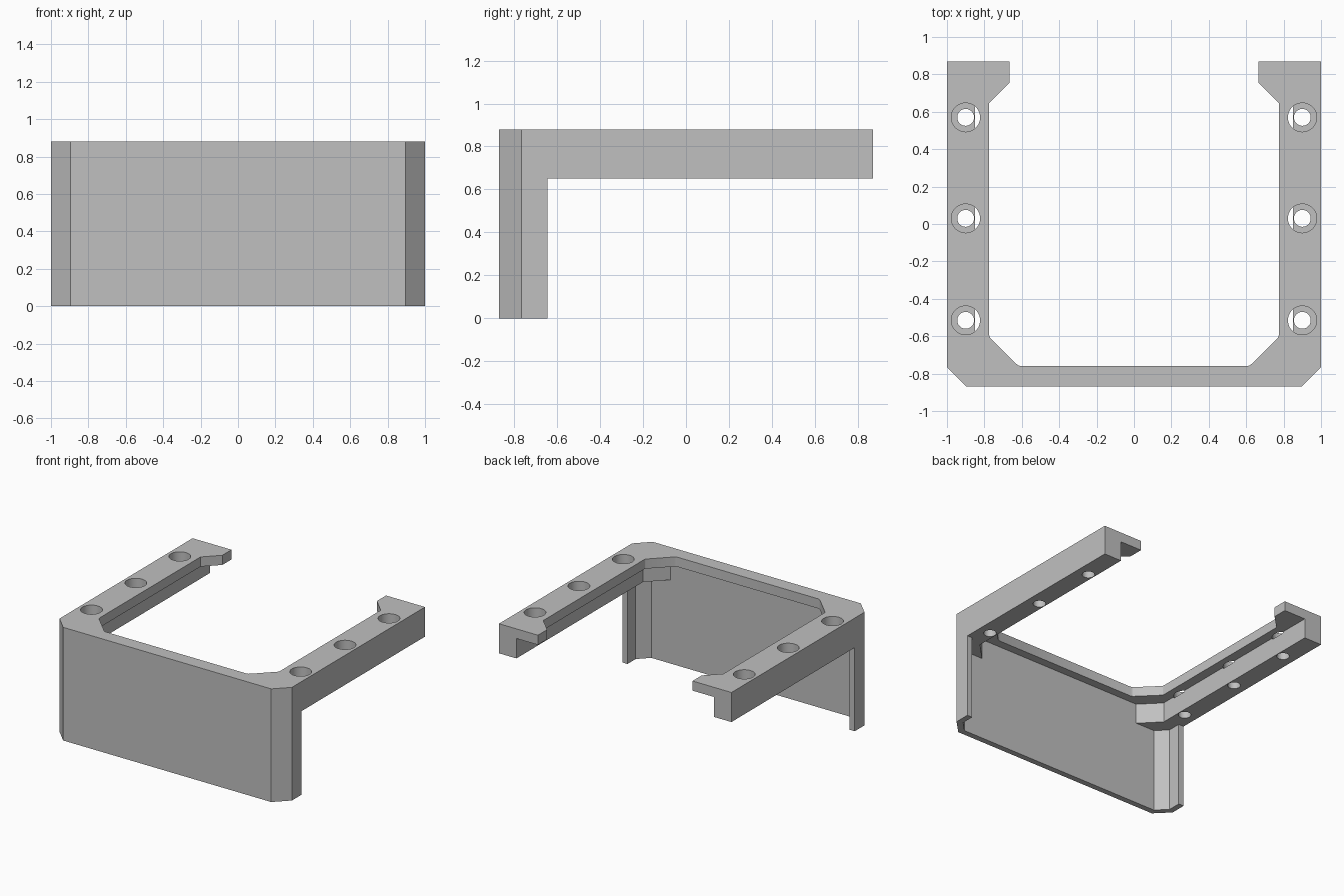
import bpy
import bmesh
from math import radians
from mathutils import Matrix

if "Cube" in bpy.data.objects:
    bpy.data.objects.remove(bpy.data.objects["Cube"], do_unlink=True)

grey = bpy.data.materials.new("plain grey")
grey.use_nodes = True
colour = (0.53, 0.53, 0.53, 1)
grey.diffuse_color = colour
grey.node_tree.nodes["Principled BSDF"].inputs["Base Color"].default_value = colour

TOP, PLATE_BOTTOM, RAIL_BOTTOM = 0.88, 0.805, 0.65
BACK, FRONT = 0.87, -0.87
LEG_BACK = -0.645
WALL_IN, LEG_IN = -0.825, 0.955
RAIL_IN = 0.85


def finish(name, bm):
    bmesh.ops.recalc_face_normals(bm, faces=bm.faces)
    mesh = bpy.data.meshes.new(name)
    bm.to_mesh(mesh)
    bm.free()
    mesh.materials.append(grey)
    obj = bpy.data.objects.new(name, mesh)
    bpy.context.collection.objects.link(obj)
    return obj


def prism(name, outline, low, high):
    bm = bmesh.new()
    base = bm.faces.new([bm.verts.new((x, y, low)) for x, y in outline])
    side = bmesh.ops.extrude_face_region(bm, geom=[base])["geom"]
    verts = [v for v in side if isinstance(v, bmesh.types.BMVert)]
    bmesh.ops.translate(bm, verts=verts, vec=(0, 0, high - low))
    return finish(name, bm)


def flip(points):
    return [(-x, y) for x, y in reversed(points)]


def hole_cutter(name, radius, low, high):
    bm = bmesh.new()
    for x in (-0.9, 0.9):
        for y in (-0.515, 0.03, 0.57):
            bmesh.ops.create_cone(
                bm, cap_ends=True, segments=48, radius1=radius, radius2=radius,
                depth=high - low, matrix=Matrix.Translation((x, y, (low + high) / 2)))
    cutter = finish(name, bm)
    cutter.hide_render = True
    return cutter


def select_only(obj):
    bpy.ops.object.select_all(action='DESELECT')
    obj.select_set(True)
    bpy.context.view_layer.objects.active = obj


def cut(obj, cutter):
    mod = obj.modifiers.new("holes", 'BOOLEAN')
    mod.operation = 'DIFFERENCE'
    mod.solver = 'EXACT'
    mod.object = cutter
    select_only(obj)
    bpy.ops.object.modifier_apply(modifier=mod.name)


# Front wall with chamfered corners and short side returns
outer = [(0.895, FRONT), (1, -0.765), (1, LEG_BACK)]
inner = [(LEG_IN, LEG_BACK), (LEG_IN, -0.746), (0.876, WALL_IN)]
half = outer + inner
wall = prism("front_wall", half + flip(half), 0, PLATE_BOTTOM)

# Side rails, each braced diagonally against the wall
rail = [(1, BACK), (RAIL_IN, BACK), (RAIL_IN, -0.685), (0.713, WALL_IN),
        inner[2], inner[1], inner[0], outer[2]]
rails = [prism("left_rail", rail, RAIL_BOTTOM, PLATE_BOTTOM),
         prism("right_rail", flip(rail), RAIL_BOTTOM, PLATE_BOTTOM)]

# Top flange with corner gussets and rear tabs
half = [(0.895, FRONT), (1, -0.765), (1, BACK), (0.665, BACK), (0.665, 0.757),
        (0.775, 0.647), (0.775, -0.585), (0.778, -0.598), (0.768, -0.61),
        (0.63, -0.747), (0.62, -0.755), (0.605, -0.76)]
half[6:8] = [(0.775, -0.588), (0.773, -0.602)]
flange = prism("top_flange", half + flip(half), PLATE_BOTTOM, TOP)

# Counterbored screw holes
counterbore = hole_cutter("counterbore_cutter", 0.077, 0.795, 0.95)
bore = hole_cutter("bore_cutter", 0.045, 0.6, 0.85)
cut(flange, counterbore)
for part in rails:
    cut(part, counterbore)
    cut(part, bore)
for helper in (counterbore, bore):
    bpy.data.objects.remove(helper, do_unlink=True)

for part in [wall, flange] + rails:
    select_only(part)
    bpy.ops.object.shade_smooth_by_angle(angle=radians(20))
